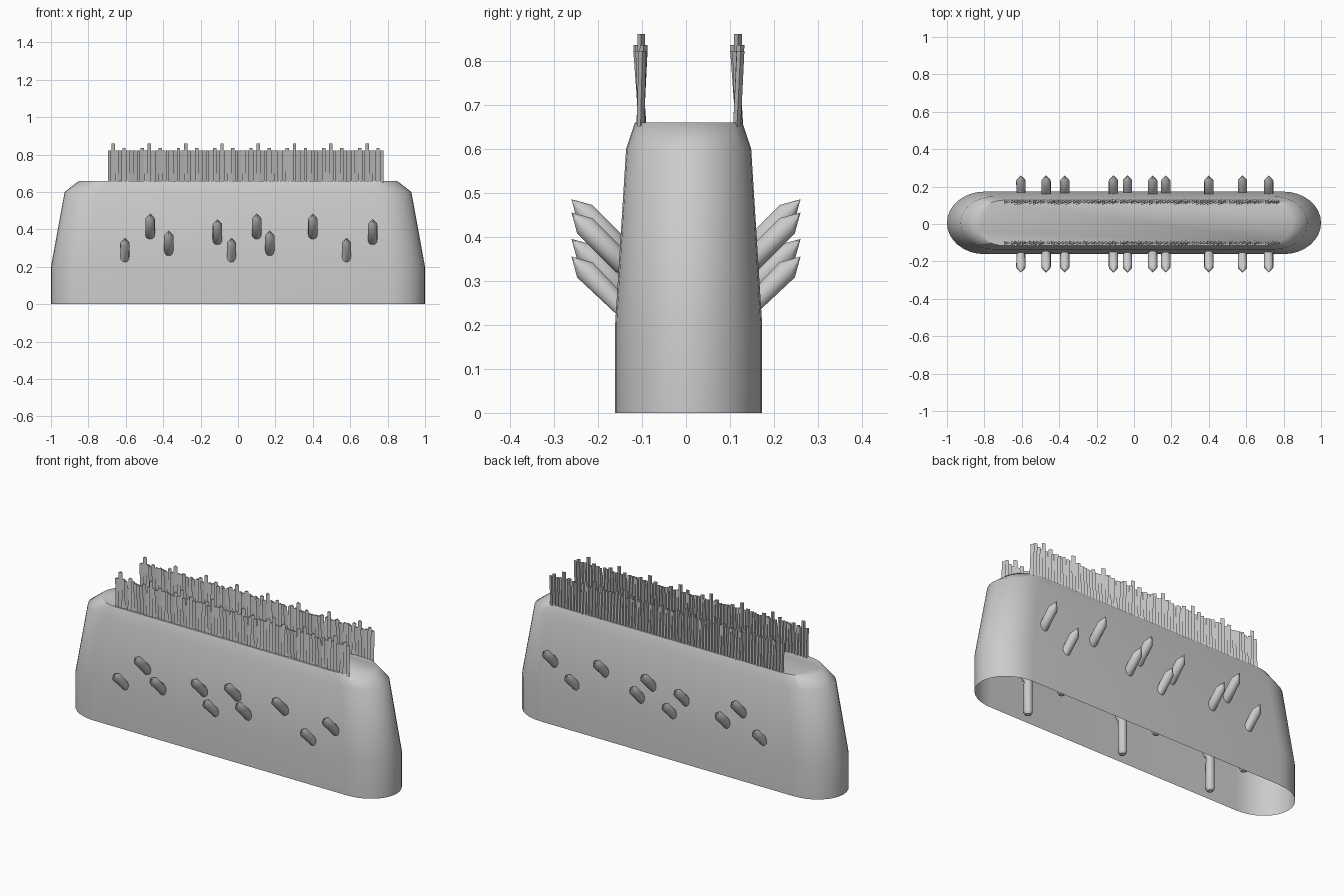
import bpy, bmesh, math, random

if "Cube" in bpy.data.objects:
    bpy.data.objects.remove(bpy.data.objects["Cube"])

random.seed(4)


def make_object(name, bm, smooth_angle=None):
    bmesh.ops.remove_doubles(bm, verts=bm.verts, dist=0.00005)
    bmesh.ops.recalc_face_normals(bm, faces=bm.faces)
    mesh = bpy.data.meshes.new(name)
    bm.to_mesh(mesh)
    bm.free()
    ob = bpy.data.objects.new(name, mesh)
    bpy.context.collection.objects.link(ob)
    bpy.ops.object.select_all(action='DESELECT')
    bpy.context.view_layer.objects.active = ob
    ob.select_set(True)
    if smooth_angle:
        bpy.ops.object.shade_smooth_by_angle(angle=math.radians(smooth_angle))
    return ob


def bridge(bm, a, b):
    n = len(a)
    for i in range(n):
        j = (i + 1) % n
        bm.faces.new((a[i], a[j], b[j], b[i]))


# Body shell: tapered stadium, closed on top, open underneath
def stadium(bm, z, hx, hy, end):
    ring = []
    for side in (1, -1):
        for k in range(17):
            a = math.pi * (k / 16 - 0.5)
            x = side * (hx - end + end * math.cos(a))
            y = side * hy * math.sin(a)
            ring.append(bm.verts.new((x, y + 0.006, z)))
    return ring


bm = bmesh.new()
levels = [(0, 1.0, 0.167, 0.2), (0.2, 1.0, 0.167, 0.2),
          (0.6, 0.927, 0.142, 0.18), (0.66, 0.85, 0.122, 0.16)]
rings = [stadium(bm, *lv) for lv in levels]
for lower, upper in zip(rings, rings[1:]):
    bridge(bm, lower, upper)
bm.faces.new(rings[-1])
make_object("body_shell", bm, 50)


# Round rod swept along a path of (y, z, radius) at a fixed x
def rod(bm, x, path, sides=14):
    prev = None
    for i, (y, z, r) in enumerate(path):
        y0, z0, _ = path[max(i - 1, 0)]
        y1, z1, _ = path[min(i + 1, len(path) - 1)]
        d = math.hypot(y1 - y0, z1 - z0)
        ny, nz = (z1 - z0) / d, -(y1 - y0) / d
        ring = []
        for k in range(sides):
            a = 2 * math.pi * k / sides
            s = r * math.sin(a)
            ring.append(bm.verts.new((x + r * math.cos(a), y + ny * s, z + nz * s)))
        if prev:
            bridge(bm, prev, ring)
        prev = ring


# Pointed spikes on the front, mirrored to the back
R = 0.025
spikes = {0.485: (-0.47, 0.10, 0.40), 0.455: (-0.11, 0.72),
          0.395: (-0.37, 0.17), 0.355: (-0.605, -0.035, 0.58)}
bm = bmesh.new()
for tip, xs in spikes.items():
    for x in xs:
        point = [(-0.23, tip - 0.03, R), (-0.26, tip, 0.0001)]
        if tip < 0.36:
            # lowest row bends into a vertical pin inside the shell
            root = [(-0.13, 0.02, 0.0001), (-0.13, 0.025, 0.015),
                    (-0.13, 0.04, 0.023), (-0.13, 0.225, 0.023)]
        else:
            root = [(-0.13, tip - 0.13, 0.0001), (-0.133, tip - 0.127, 0.016),
                    (-0.142, tip - 0.118, R)]
        rod(bm, x, root + point)
ob = make_object("side_spikes", bm, 35)
mod = ob.modifiers.new("mirror", 'MIRROR')
mod.use_axis = (False, True, False)


# Bristle rows: slim three-sided blades, every tenth one straight and taller
def bristle_row(name, y):
    bm = bmesh.new()
    for i in range(76):
        x = -0.69 + i * 0.0194
        tall = i % 10 == 1
        top = 0.86 if tall else 0.822 + (0.014 if i % 5 == 4 else 0)
        lean = 0 if tall else random.choice((-0.009, -0.004, 0.003, 0.006))
        rings = []
        for z, dy in ((0.65, -lean * 0.4), (top, lean)):
            rings.append([bm.verts.new((x + 0.012 * math.cos(a), y + dy + 0.010 * math.sin(a), z))
                          for a in (0, 2 * math.pi / 3, 4 * math.pi / 3)])
        bridge(bm, rings[0], rings[1])
        bm.faces.new(rings[0])
        bm.faces.new(rings[1])
    bmesh.ops.recalc_face_normals(bm, faces=bm.faces)
    make_object(name, bm)


bristle_row("front_bristles", -0.102)
bristle_row("back_bristles", 0.118)
